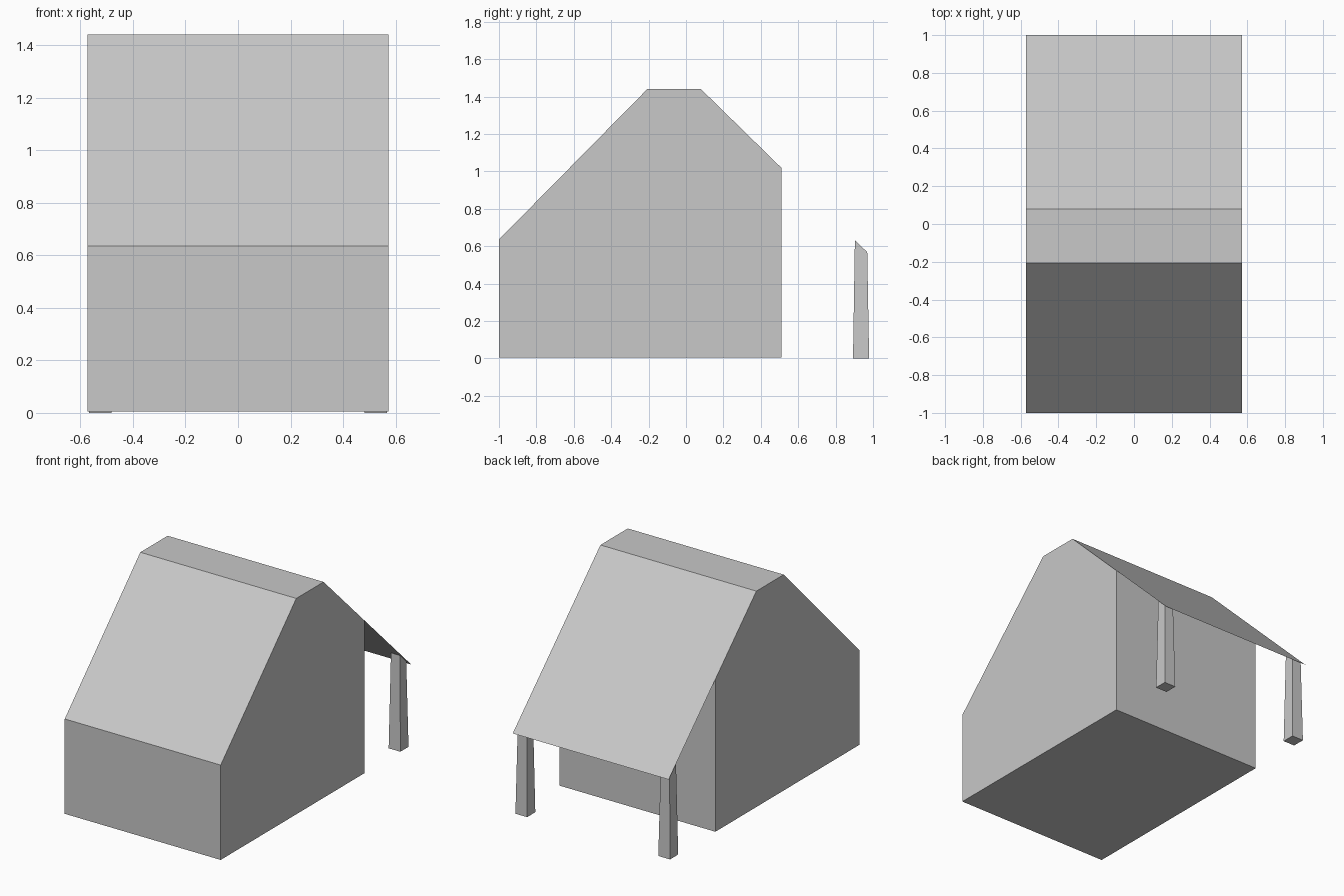
import bpy, bmesh

cube = bpy.data.objects.get("Cube")
if cube:
    bpy.data.objects.remove(cube, do_unlink=True)

# Single plain finish
grey = bpy.data.materials.new("light grey")
grey.use_nodes = True
COLOUR = (0.58, 0.58, 0.58, 1)
grey.diffuse_color = COLOUR
grey.node_tree.nodes["Principled BSDF"].inputs["Base Color"].default_value = COLOUR

HALF = 0.573    # half width of the house
FLOOR = 0.006
WALL_Y = 0.51   # back wall, set in under the overhanging roof


def finish(name, bm):
    mesh = bpy.data.meshes.new(name)
    bm.to_mesh(mesh)
    bm.free()
    mesh.materials.append(grey)
    obj = bpy.data.objects.new(name, mesh)
    bpy.context.collection.objects.link(obj)
    return obj


# Roof line from front eave to back eave, as (y, z)
front_eave, front_ridge = (-1, 0.636), (-0.207, 1.44)
back_ridge, back_eave = (0.08, 1.44), (1, 0.54)


def back_slope(y):
    t = (y - back_ridge[0]) / (back_eave[0] - back_ridge[0])
    return back_ridge[1] + t * (back_eave[1] - back_ridge[1])


# Roof: thin folded sheet that overhangs the back wall
bm = bmesh.new()
line = [front_eave, front_ridge, back_ridge, back_eave]
rows = [[bm.verts.new((x, y, z)) for x in (-HALF, HALF)] for y, z in line]
for a, b in zip(rows, rows[1:]):
    bm.faces.new((a[0], a[1], b[1], b[0]))
finish("roof", bm)

# Walls and floor: profile swept across the width, open under the roof
bm = bmesh.new()
profile = [(WALL_Y, back_slope(WALL_Y)), (WALL_Y, FLOOR), (-1, FLOOR),
           front_eave, front_ridge, back_ridge]
right = [bm.verts.new((-HALF, y, z)) for y, z in profile]
left = [bm.verts.new((HALF, y, z)) for y, z in profile]
bm.faces.new(right)
bm.faces.new(left)
for i in range(3):
    bm.faces.new((right[i], right[i + 1], left[i + 1], left[i]))
bmesh.ops.recalc_face_normals(bm, faces=bm.faces)
finish("walls", bm)


# Porch posts: tapered, with tops cut to the roof slope
def post(name, cx):
    cy, foot, head = 0.936, 0.043, 0.033
    corners = [(-1, -1), (1, -1), (1, 1), (-1, 1)]
    bm = bmesh.new()
    low = [bm.verts.new((cx + sx * foot, cy + sy * foot, 0)) for sx, sy in corners]
    top = [bm.verts.new((cx + sx * head, cy + sy * head,
                         back_slope(cy + sy * head) - 0.002)) for sx, sy in corners]
    bm.faces.new(low)
    bm.faces.new(top)
    for i in range(4):
        j = (i + 1) % 4
        bm.faces.new((low[i], low[j], top[j], top[i]))
    bmesh.ops.recalc_face_normals(bm, faces=bm.faces)
    finish(name, bm)


for side, sign in (("left", 1), ("right", -1)):
    post(side + "_porch_post", sign * 0.525)
